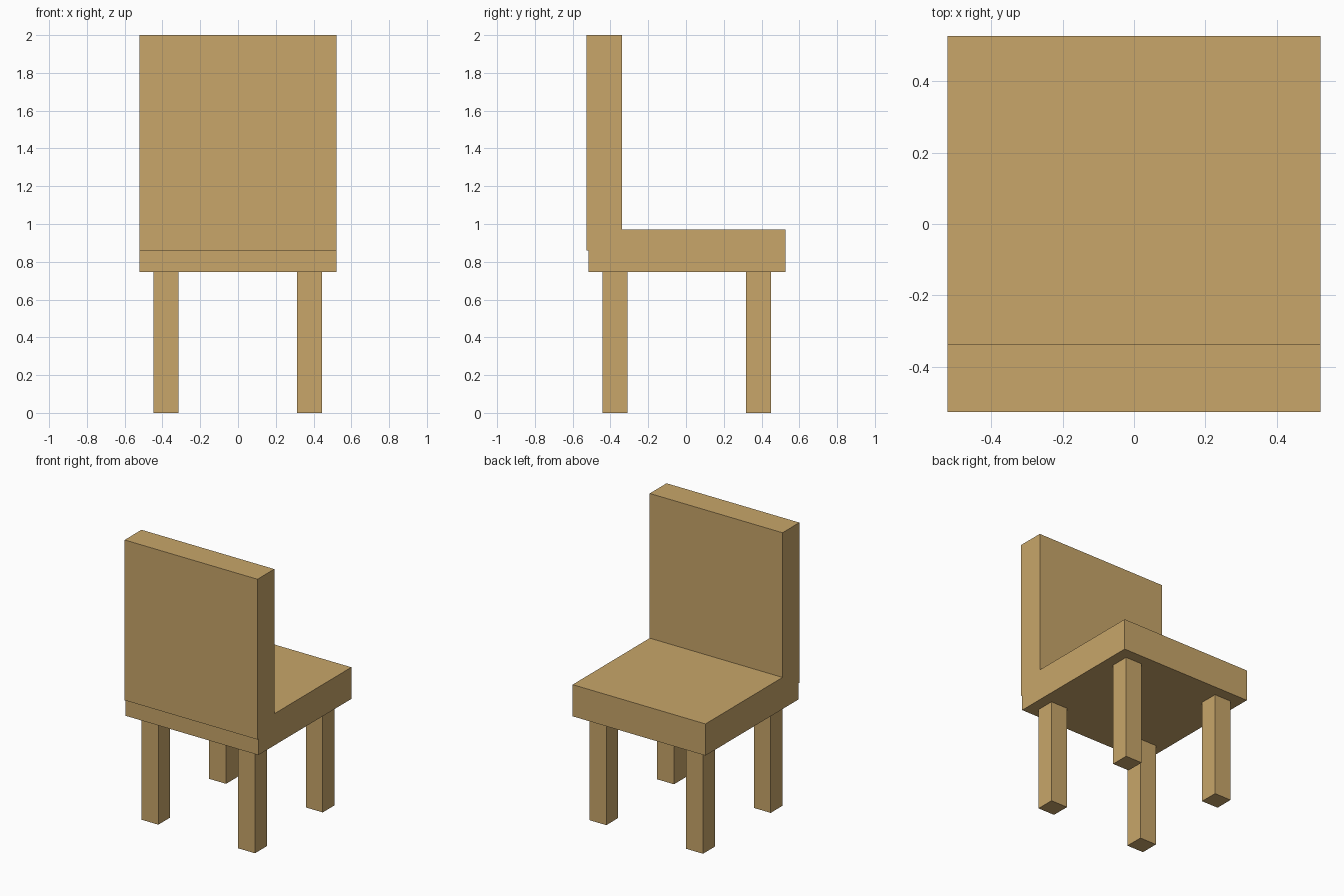
import bpy

if "Cube" in bpy.data.objects:
    bpy.data.objects.remove(bpy.data.objects["Cube"])

# One wood colour for the whole chair
wood = bpy.data.materials.new("light wood")
wood.diffuse_color = (0.578, 0.381, 0.144, 1.0)
wood.use_nodes = True
wood.node_tree.nodes["Principled BSDF"].inputs["Base Color"].default_value = wood.diffuse_color


def box(name, x, y, z):
    """Box spanning the (min, max) pair given for each axis."""
    spans = (x, y, z)
    bpy.ops.mesh.primitive_cube_add(size=1)
    obj = bpy.context.object
    obj.name = name
    centre = [(a + b) / 2 for a, b in spans]
    size = [b - a for a, b in spans]
    for v in obj.data.vertices:
        v.co = [c + s * p for c, s, p in zip(centre, size, v.co)]
    obj.data.materials.append(wood)
    return obj


# Seat slab
box("seat", (-0.522, 0.522), (-0.517, 0.527), (0.747, 0.972))

# Backrest, sunk into the seat and standing slightly proud of its edge
box("backrest", (-0.522, 0.522), (-0.527, -0.338), (0.861, 2.0))

# Four square legs
for side, x in (("left", (-0.448, -0.316)), ("right", (0.312, 0.444))):
    for end, y in (("backrest_side", (-0.443, -0.311)), ("seat_side", (0.317, 0.449))):
        box(f"{side}_{end}_leg", x, y, (0.0, 0.75))
